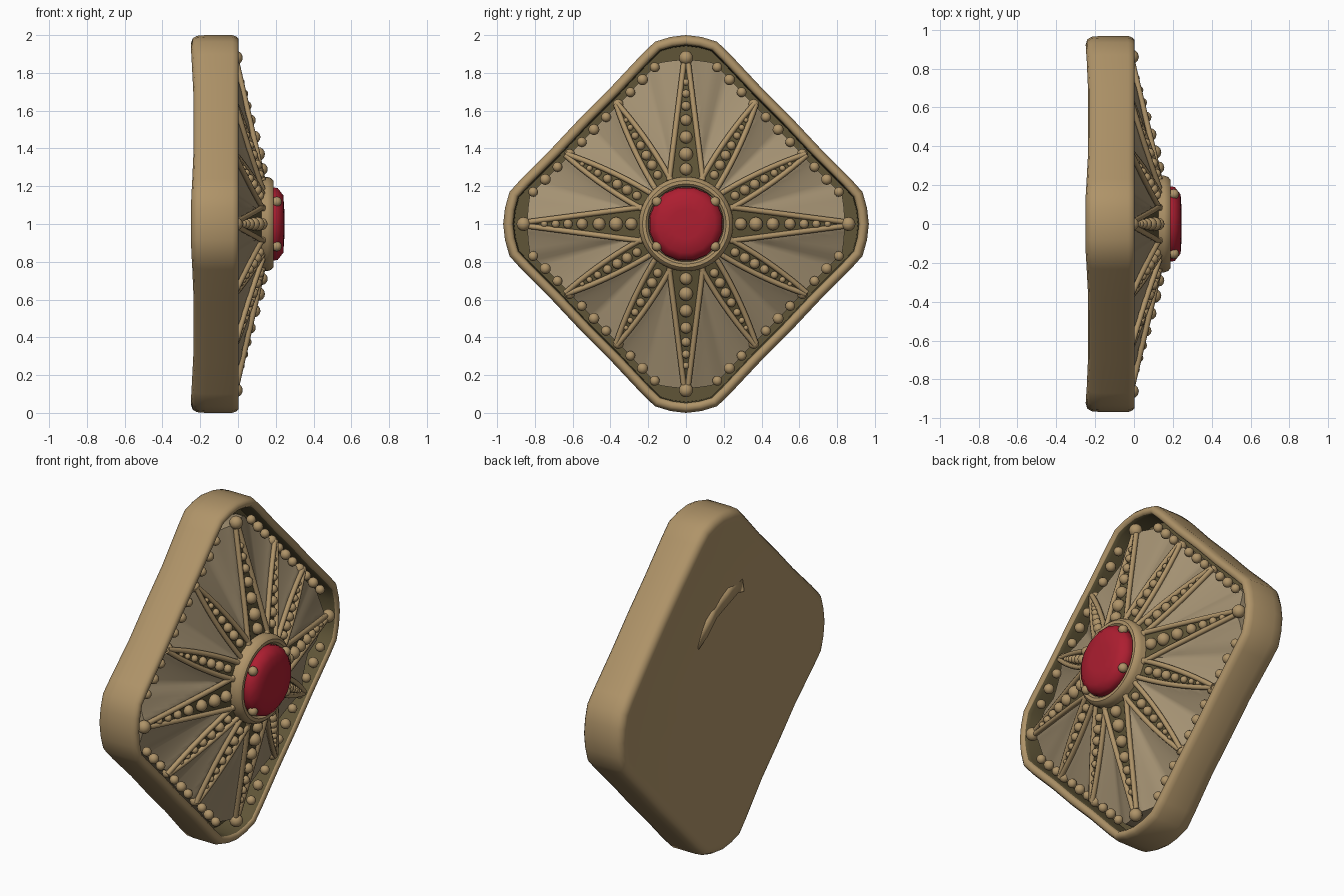
import bpy, bmesh, math
from mathutils import Vector

if "Cube" in bpy.data.objects:
    bpy.data.objects.remove(bpy.data.objects["Cube"])

def mat(name, c):
    m = bpy.data.materials.new(name)
    m.diffuse_color = (*c, 1)
    m.use_nodes = True
    m.node_tree.nodes["Principled BSDF"].inputs["Base Color"].default_value = m.diffuse_color
    return m

GOLD = mat("antique gold", (0.43, 0.295, 0.14))
PALE = mat("pale bronze", (0.37, 0.285, 0.17))
DARK = mat("dark olive", (0.115, 0.09, 0.038))
RED = mat("ruby red", (0.42, 0.013, 0.03))

def finish(name, bm, mats, angle=40):
    bmesh.ops.recalc_face_normals(bm, faces=bm.faces)
    me = bpy.data.meshes.new(name)
    bm.to_mesh(me)
    bm.free()
    ob = bpy.data.objects.new(name, me)
    bpy.context.collection.objects.link(ob)
    for m in mats:
        me.materials.append(m)
    bpy.ops.object.select_all(action='DESELECT')
    ob.select_set(True)
    bpy.context.view_layer.objects.active = ob
    bpy.ops.object.shade_smooth_by_angle(angle=math.radians(angle))
    return ob

def loft(bm, rings, closed=True, dark_from=999):
    """Bridge successive rings of points; returns the vertex rings."""
    vr = [[bm.verts.new(p) for p in r] for r in rings]
    for k, (a, b) in enumerate(zip(vr, vr[1:])):
        n = len(a)
        for i in range(n if closed else n - 1):
            j = (i + 1) % n
            f = bm.faces.new((a[i], a[j], b[j], b[i]))
            f.material_index = int(k >= dark_from)
    return vr

# rounded diamond outline in (y, z), one corner repeated four times
CORNER = [(0.9, -0.24), (0.965, -0.17), (0.99, -0.085), (1.0, 0.0), (0.99, 0.085),
          (0.965, 0.17), (0.9, 0.24), (0.73, 0.405), (0.57, 0.57), (0.405, 0.73)]
OUT = []
for k in range(4):
    c, s = round(math.cos(k * math.pi / 2)), round(math.sin(k * math.pi / 2))
    OUT += [((a * c - b * s) * 0.968, a * s + b * c) for a, b in CORNER]

def inset(d):
    res, n = [], len(OUT)
    for i in range(n):
        p, a, b = Vector(OUT[i]), Vector(OUT[i - 1]), Vector(OUT[(i + 1) % n])
        t = (b - a).normalized()
        res.append(p + Vector((-t.y, t.x)) * d)
    return res

def ring(d, x, scale=1.0):
    """Inset outline at depth x; the back swells slightly at the four corners."""
    res = []
    for p, o in zip(inset(d), OUT):
        swell = min(1, max(0, (math.hypot(*o) - 0.82) / 0.15)) if x < -0.1 else 0
        res.append((x - 0.013 * swell * scale ** 3, p.x * scale, p.y * scale + 1))
    return res

# frame: gently dished back, rounded sides, raised rim, dark channel
bm = bmesh.new()
prof = [(0.07, -0.234), (0.045, -0.236), (0.018, -0.228), (0.004, -0.205), (0, -0.16), (0, -0.03),
        (0.008, -0.008), (0.02, 0.003), (0.040, 0.003), (0.050, -0.008), (0.055, -0.03), (0.058, -0.11)]
rings = [ring(0.07, -0.216, 0.35), ring(0.07, -0.221, 0.7)] + [ring(d, x) for d, x in prof]
vr = loft(bm, rings, dark_from=len(rings) - 3)
bm.faces.new(vr[0])
bm.faces.new(vr[-1]).material_index = 1
finish("frame", bm, [GOLD, DARK], 50)

# draped star plate: straight ridges along the rays, valleys between them
EDGE = inset(0.092)
def radius_at(th):
    d = Vector((math.sin(th), math.cos(th)))
    for i in range(len(EDGE)):
        a, b = EDGE[i - 1], EDGE[i]
        e = b - a
        den = d.x * e.y - d.y * e.x
        if abs(den) < 1e-9:
            continue
        r = (a.x * e.y - a.y * e.x) / den
        u = (a.x * d.y - a.y * d.x) / den
        if r > 0 and -1e-6 <= u <= 1 + 1e-6:
            return min(r, 0.87 - 0.03 * abs(d.x))
    return 0.7

def ray_shape(k):
    main = k % 3 == 0
    return main, 0.23, (0.83 if k % 6 == 3 else 0.85) if main else 0.735

def ray_width(k, u):
    main, r0, r1 = ray_shape(k)
    t = min(1, max(0, (u - r0) / (r1 - r0)))
    return 0.078 * (1 - t) + 0.012 if main else 0.066 * (1 - t) * (0.65 + 0.9 * t) + 0.004

def ridge(r, th):
    t = max(0.0, (r - 0.2) / (radius_at(th) - 0.2))
    return 0.145 - 0.155 * min(t, 1.1), min(t, 1)

def height(r, th):
    x, t = ridge(r, th)
    k = round(th / (math.pi / 6))
    dth = abs(th - k * math.pi / 6)
    w = ray_width(k % 12, r * math.cos(dth))
    gap = r * math.sin(math.pi / 12) - w
    d = r * math.sin(dth) - w
    if d <= 0 or gap <= 0.001:
        return x - 0.014
    return x - 0.004 - 0.07 * t * min(1, d / gap) ** 0.7

def place(r, th, lift=0.0):
    """Point on the ridge surface that carries the rays."""
    return Vector((ridge(r, th)[0] + lift, r * math.sin(th), 1 + r * math.cos(th)))

bm = bmesh.new()
N, M = 240, 12
rings = []
for k in range(M + 1):
    row = []
    for i in range(N):
        th = 2 * math.pi * i / N
        r = 0.18 + (radius_at(th) - 0.18) * k / M
        row.append(Vector((height(r, th), r * math.sin(th), 1 + r * math.cos(th))))
    rings.append(row)
rings.append([(-0.112, p.y, p.z) for p in rings[-1]])
loft(bm, rings)
finish("star_plate", bm, [PALE], 45)

# rays: dark floor, raised gold edging and graduated beads
def polar(u, v, th):
    return math.hypot(u, v), th + math.atan2(v, u)

def bead(bm, p, r):
    g = bmesh.ops.create_uvsphere(bm, u_segments=12, v_segments=8, radius=r)
    bmesh.ops.translate(bm, verts=g["verts"], vec=p)

def tube(bm, pts, r):
    rows = []
    for i, p in enumerate(pts):
        t = (pts[min(i + 1, len(pts) - 1)] - pts[max(i - 1, 0)]).normalized()
        side = t.cross(Vector((1, 0, 0))).normalized()
        up = side.cross(t)
        rows.append([p + r * (math.cos(a) * side + math.sin(a) * up)
                     for a in [k * math.pi / 4 for k in range(8)]])
    vr = loft(bm, rows)
    bm.faces.new(vr[0])
    bm.faces.new(vr[-1])

floor, edging, beads = bmesh.new(), bmesh.new(), bmesh.new()
for k in range(12):
    th = k * math.pi / 6
    main, r0, r1 = ray_shape(k)
    S = 14
    left, mid, right = [], [], []
    for i in range(S + 1):
        u = r0 + (r1 - r0) * i / S
        w = ray_width(k, u)
        left.append(polar(u, -w, th))
        mid.append((u, th))
        right.append(polar(u, w, th))
    loft(floor, [[place(*q, -0.006) for q in row] for row in (left, mid, right)], closed=False)
    for row in (left, right):
        tube(edging, [place(*q, 0.0) for q in row], 0.0145)
    if main:
        for r, s in [(0.29, .033), (0.37, .037), (0.46, .034), (0.55, .030),
                     (0.625, .025), (0.69, .022), (0.75, .018)]:
            bead(beads, place(r, th, 0.0), s)
        bead(beads, Vector((-0.012, 0.86 * math.sin(th), 1 + 0.88 * math.cos(th))), 0.037)
    else:
        for r, s in [(0.30, .024), (0.36, .028), (0.42, .027), (0.48, .024),
                     (0.54, .020), (0.59, .016), (0.635, .013)]:
            bead(beads, place(r, th, 0.0), s)
finish("ray_floors", floor, [DARK])
finish("ray_edging", edging, [GOLD], 60)

# beads in the channel along each straight side
for sy in (-1, 1):
    for sz in (-1, 1):
        for i in range(11):
            a = 0.17 + 0.66 * i / 10
            bead(beads, Vector((-0.03, sy * a * 0.975, 1 + sz * (1.0 - a))), 0.029 if i % 2 else 0.026)

# four prongs holding the gem
for sy in (-1, 1):
    for sz in (-1, 1):
        bead(beads, Vector((0.205, sy * 0.153, 1 + sz * 0.118)), 0.027)
finish("beads_and_prongs", beads, [GOLD], 60)

# round bezel and faceted gem, turned about the x axis
def turned(name, prof, n, m, angle, cap=False):
    bm = bmesh.new()
    vr = loft(bm, [[(x, r * math.sin(2 * math.pi * (i + .5) / n), 1 + r * math.cos(2 * math.pi * (i + .5) / n))
                    for i in range(n)] for r, x in prof])
    if cap:
        bm.faces.new(vr[-1])
        bm.faces.new(vr[0])
    finish(name, bm, [m], angle)

turned("bezel", [(0.25, 0.06), (0.25, 0.155), (0.243, 0.175), (0.23, 0.187), (0.212, 0.187),
                 (0.2, 0.175), (0.197, 0.13)], 48, GOLD, 40)
turned("gem", [(0.192, 0.13), (0.198, 0.185), (0.194, 0.21), (0.155, 0.240), (0.08, 0.245)],
       16, RED, 50, cap=True)

# small bent clasp strip on the back
bm = bmesh.new()
path = [(0.2, 1.28), (0.13, 1.37), (0.04, 1.43), (-0.06, 1.48), (-0.16, 1.51), (-0.21, 1.50)]
wid = [0.01, 0.045, 0.035, 0.04, 0.045, 0.04]
depth = [-0.217, -0.228, -0.222, -0.228, -0.220, -0.226]
loft(bm, [[(x + 0.006 * s, y, z + s * w) for (y, z), w, x in zip(path, wid, depth)]
          for s in (-1, 1)], closed=False)
so = finish("back_clasp", bm, [GOLD], 10).modifiers.new("thickness", 'SOLIDIFY')
so.thickness = 0.004
so.offset = 0
